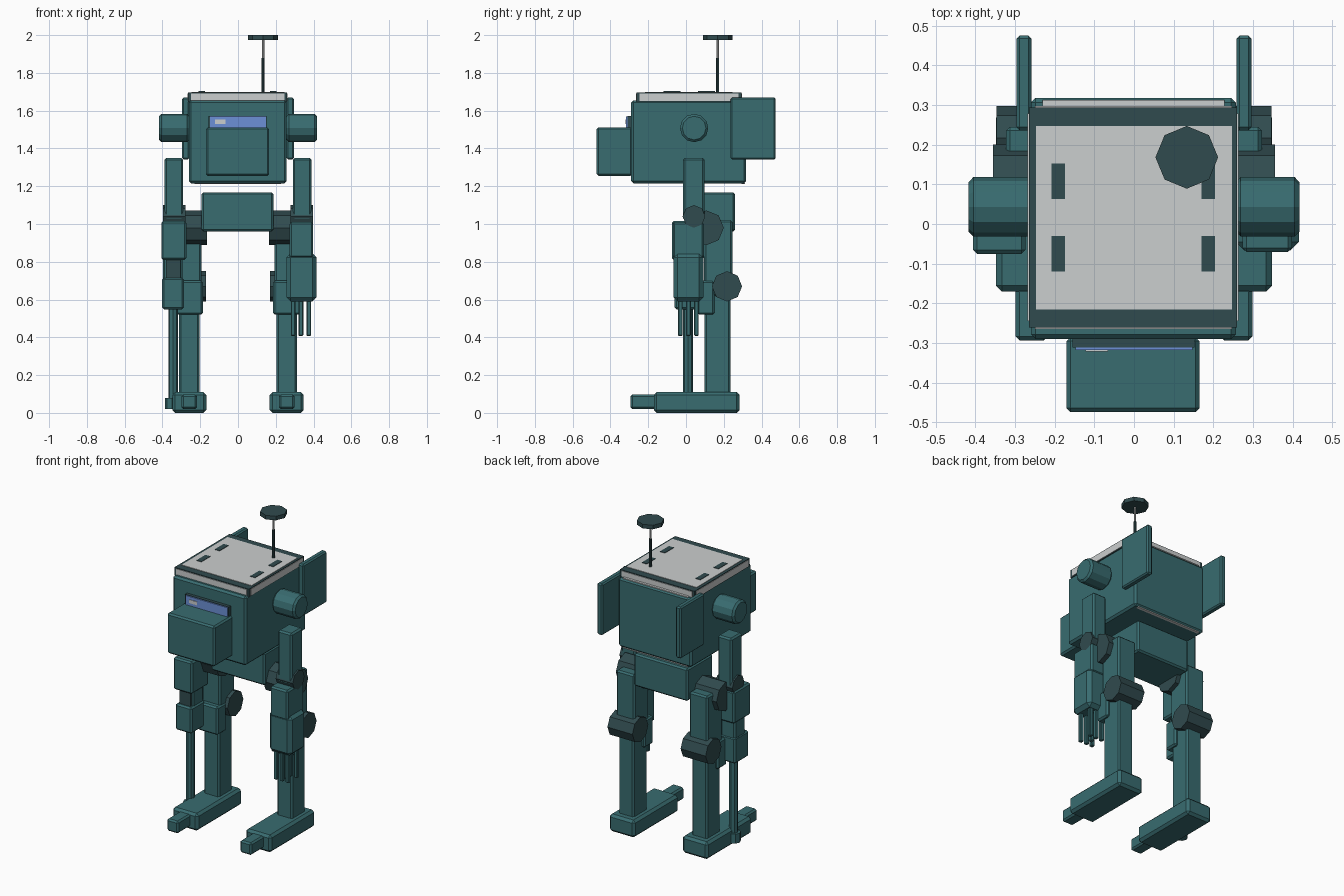
import bpy, bmesh, math
from mathutils import Matrix, Vector

if "Cube" in bpy.data.objects:
    bpy.data.objects.remove(bpy.data.objects["Cube"])


def material(name, rgb):
    m = bpy.data.materials.new(name)
    m.diffuse_color = (*rgb, 1)
    m.use_nodes = True
    m.node_tree.nodes["Principled BSDF"].inputs["Base Color"].default_value = m.diffuse_color
    return m


TEAL = material("teal armour", (0.040, 0.150, 0.162))
DARK = material("dark slate", (0.030, 0.070, 0.077))
LIGHT = material("light grey", (0.60, 0.62, 0.62))
BLUE = material("blue glass", (0.15, 0.28, 0.68))


def finish(name, bm, mat, bevel):
    if bevel:
        sharp = [e for e in bm.edges if e.calc_face_angle(0) > math.radians(60)]
        bmesh.ops.bevel(bm, geom=sharp, offset=bevel, segments=1, affect='EDGES')
    bmesh.ops.recalc_face_normals(bm, faces=bm.faces)
    me = bpy.data.meshes.new(name)
    bm.to_mesh(me)
    bm.free()
    me.materials.append(mat)
    ob = bpy.data.objects.new(name, me)
    bpy.context.collection.objects.link(ob)
    return ob


def box(name, x, y, z, mat=TEAL, bevel=0.01):
    """Chamfered box from (min, max) ranges."""
    bm = bmesh.new()
    r = [sorted(v) for v in (x, y, z)]
    size = [b - a for a, b in r]
    mid = Vector([(a + b) / 2 for a, b in r])
    bmesh.ops.create_cube(bm, size=1, matrix=Matrix.Translation(mid) @ Matrix.Diagonal((*size, 1)))
    return finish(name, bm, mat, bevel)


def tube(name, centre, radius, length, axis='Z', sides=8, mat=DARK, bevel=0):
    """Faceted cylinder with corners on the axes."""
    bm = bmesh.new()
    rot = Matrix.Rotation(math.pi / 2, 4, 'Y') if axis == 'X' else Matrix()
    bmesh.ops.create_cone(bm, cap_ends=True, segments=sides, radius1=radius, radius2=radius,
                          depth=length, matrix=Matrix.Translation(centre) @ rot)
    return finish(name, bm, mat, bevel)


# Head body with snout and visor
box("head", (-0.26, 0.257), (-0.29, 0.318), (1.215, 1.655), bevel=0.012)
box("snout", (-0.17, 0.165), (-0.474, -0.285), (1.255, 1.512))
box("visor_frame", (-0.155, 0.152), (-0.311, -0.285), (1.50, 1.573), DARK, 0)
box("visor_glass", (-0.147, 0.148), (-0.318, -0.285), (1.505, 1.57), BLUE, 0)
box("visor_glint", (-0.122, -0.065), (-0.321, -0.315), (1.53, 1.552), LIGHT, 0)

# Roof cap: dark edges with light inset panels
box("roof_cap", (-0.265, 0.26), (-0.261, 0.293), (1.645, 1.697), DARK, 0)
box("roof_panel", (-0.247, 0.247), (-0.216, 0.247), (1.69, 1.700), LIGHT, 0)
for sy, y in ((-1, -0.261), (1, 0.293)):
    box("cap_end_panel", (-0.25, 0.247), (y, y + sy * 0.004), (1.65, 1.692), LIGHT, 0)
for sx, x in ((-1, -0.265), (1, 0.26)):
    box("cap_side_panel", (x, x + sx * 0.003), (-0.245, 0.278), (1.65, 1.692), LIGHT, 0)
for x in (-0.191, 0.187):
    for y in (0.108, -0.075):
        box("roof_slot", (x - 0.017, x + 0.017), (y - 0.045, y + 0.045), (1.698, 1.703), DARK, 0)

# Light strips along the rear edges of the head
for z in (1.656, 1.214):
    box("rear_strip", (-0.23, 0.228), (0.294, 0.312), (z - 0.003, z + 0.003), LIGHT, 0)

# Antenna
tube("antenna_base", (0.133, 0.168, 1.785), 0.008, 0.19)
tube("antenna_rod", (0.133, 0.168, 1.90), 0.006, 0.16, mat=LIGHT)
tube("antenna_disc", (0.133, 0.168, 1.987), 0.079, 0.026)

# Paired parts
for s, side in ((-1, "left"), (1, "right")):
    # Ear pods and rear fins
    tube(side + "_ear_pod", (s * 0.337, 0.043, 1.508), 0.075, 0.16, 'X', 12, TEAL, 0.012)
    box(side + "_rear_fin", (s * 0.258, s * 0.296), (0.236, 0.475), (1.342, 1.67), bevel=0.008)

    # Upper arm and elbow
    box(side + "_upper_arm", (s * 0.29, s * 0.388), (-0.015, 0.098), (1.02, 1.35))
    tube(side + "_elbow", (s * 0.338, 0.042, 1.04), 0.06, 0.12, 'X')

    # Hip, thigh, knee and shin
    cx = s * 0.258
    tube(side + "_hip", (s * 0.26, 0.108, 0.98), 0.092, 0.19, 'X')
    box(side + "_thigh", (cx - 0.065, cx + 0.065), (0.095, 0.245), (0.62, 1.02))
    tube(side + "_knee", (cx, 0.217, 0.67), 0.08, 0.176, 'X')
    box(side + "_knee_pad", (cx - 0.072, cx + 0.072), (0.06, 0.15), (0.52, 0.70))
    box(side + "_shin", (cx - 0.054, cx + 0.054), (0.098, 0.236), (0.08, 0.68))

    # Foot and toe
    box(side + "_foot", (cx - 0.09, cx + 0.09), (-0.17, 0.283), (0.0, 0.11), bevel=0.015)
    box(side + "_toe", (cx - 0.04, cx + 0.04), (-0.294, -0.16), (0.02, 0.098))

# Pelvis
box("pelvis", (-0.192, 0.187), (0.0, 0.26), (0.96, 1.168))

# Right arm: forearm, cuff and fingers
box("right_forearm", (0.273, 0.398), (-0.07, 0.095), (0.82, 1.01))
box("right_cuff", (0.256, 0.416), (-0.067, 0.092), (0.59, 0.845), bevel=0.022)
for x in (0.292, 0.333, 0.375):
    for y in (-0.03, 0.055):
        box("finger", (x - 0.012, x + 0.012), (y - 0.012, y + 0.012), (0.408, 0.61), bevel=0.004)
box("middle_finger", (0.32, 0.346), (0.0, 0.026), (0.408, 0.61), bevel=0.004)

# Left arm: forearm, gun body and barrel
box("left_forearm", (-0.406, -0.273), (-0.075, 0.095), (0.81, 1.015))
box("gun_neck", (-0.382, -0.305), (-0.045, 0.065), (0.68, 0.83), DARK, 0)
box("gun_neck_cover", (-0.398, -0.295), (-0.03, 0.075), (0.70, 0.83))
box("gun_body", (-0.402, -0.287), (-0.06, 0.08), (0.548, 0.715))
tube("gun_barrel", (-0.343, 0.01, 0.31), 0.026, 0.52, mat=TEAL)
tube("gun_muzzle", (-0.35, 0.01, 0.05), 0.036, 0.06, mat=TEAL)
